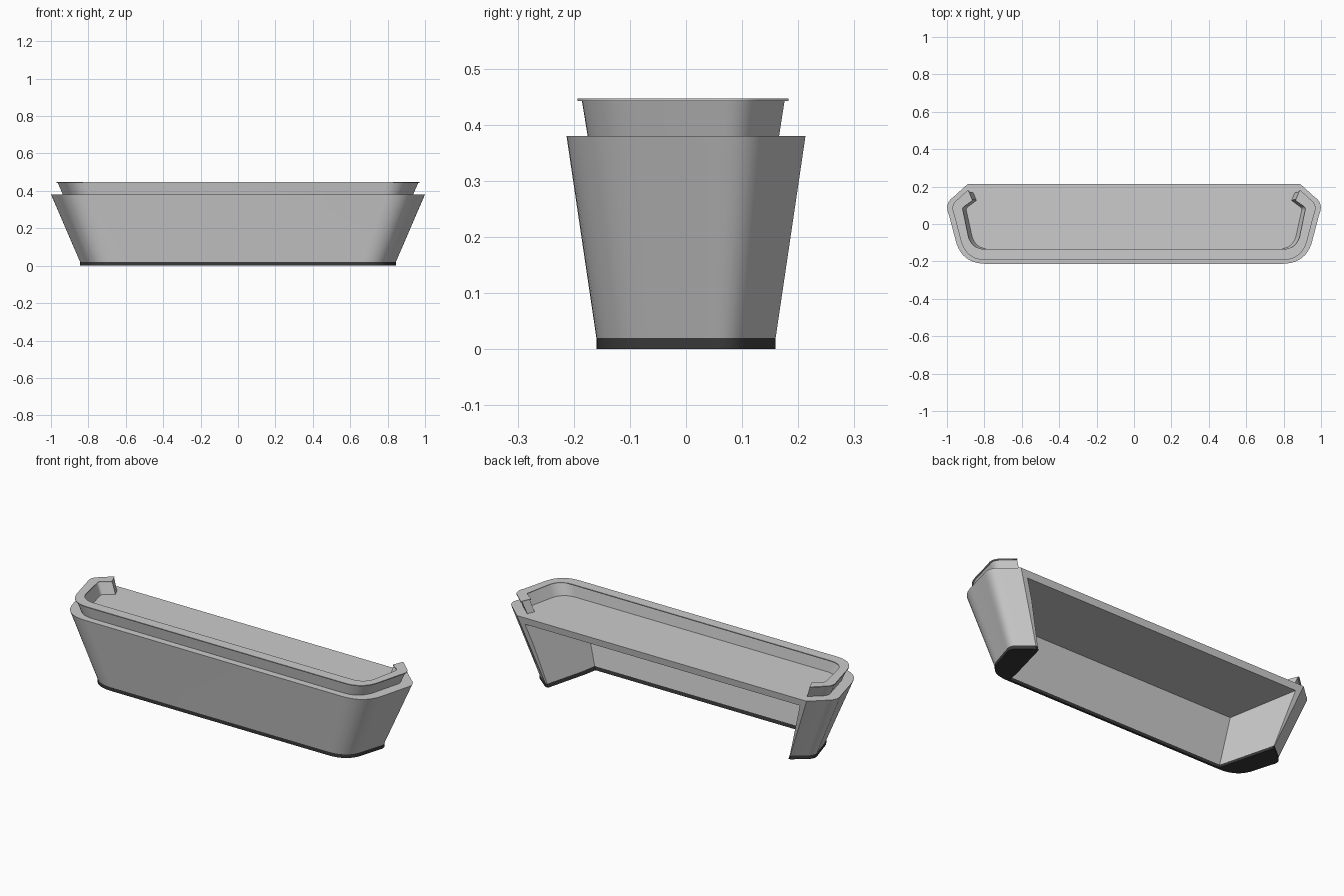
import bpy, bmesh
from math import radians

if "Cube" in bpy.data.objects:
    bpy.data.objects.remove(bpy.data.objects["Cube"])


def bez(a, b, c, n):
    """Points on a quadratic curve."""
    pts = []
    for i in range(n + 1):
        t = i / n
        pts.append(tuple((1 - t) ** 2 * a[k] + 2 * t * (1 - t) * b[k] + t * t * c[k] for k in (0, 1)))
    return pts


def rail(front, side, end):
    """Plan path from left back, round the front, to right back."""
    right = bez(*front, 10) + bez(*side, 6) + [end]
    return [(-x, y) for x, y in reversed(right)] + right


def ring(pts, z, sx=1.0, sy=1.0):
    return [(x * sx, y * sy, z) for x, y in pts]


def loft(name, rings, smooth=True):
    """Closed solid through a stack of equal-length rings."""
    bm = bmesh.new()
    vs = [[bm.verts.new(p) for p in r] for r in rings]
    n = len(vs[0])
    for a, b in zip(vs, vs[1:]):
        for i in range(n):
            j = (i + 1) % n
            bm.faces.new((a[i], a[j], b[j], b[i]))
    bm.faces.new(vs[0])
    bm.faces.new(vs[-1])
    bmesh.ops.recalc_face_normals(bm, faces=bm.faces)
    me = bpy.data.meshes.new(name)
    bm.to_mesh(me)
    bm.free()
    ob = bpy.data.objects.new(name, me)
    bpy.context.collection.objects.link(ob)
    if smooth:
        select(ob)
        bpy.ops.object.shade_smooth_by_angle(angle=radians(30))
    return ob


def select(ob):
    bpy.ops.object.select_all(action='DESELECT')
    ob.select_set(True)
    bpy.context.view_layer.objects.active = ob


# Plan outlines: desk edge, and the outer and inner edges of the raised ledge
desk = rail([(.79, -.213), (.925, -.213), (.955, -.083)],
            [(.99, .05), (1.017, .11), (.965, .145)], (.89, .213))
ledge_out = rail([(.79, -.193), (.9, -.193), (.927, -.085)],
                 [(.962, .05), (.985, .1), (.945, .13)], (.887, .183))
ledge_in = rail([(.79, -.135), (.865, -.135), (.885, -.07)],
                [(.915, .075), (.918, .086), (.91, .092)], (.863, .126))


def ledge_loop(inset):
    """C-shaped loop between the two ledge edges, narrowed by inset."""
    mix = lambda t: [(a[0] + (b[0] - a[0]) * t, a[1] + (b[1] - a[1]) * t)
                     for a, b in zip(ledge_out, ledge_in)]
    return mix(inset) + mix(1 - inset)[::-1]


# Flared desk body and dark plinth
SX, SY = .845, .75
body = loft("desk_body", [ring(desk, .02, SX, SY), ring(desk, .38)])
plinth = loft("plinth", [ring(desk, 0, SX, SY), ring(desk, .02, SX, SY)])
dark = bpy.data.materials.new("dark_plinth")
dark.diffuse_color = (.04, .04, .04, 1)
dark.use_nodes = True
dark.node_tree.nodes["Principled BSDF"].inputs["Base Color"].default_value = dark.diffuse_color
plinth.data.materials.append(dark)


# Knee space, open to the back and below
def knee(z):
    t = z / .342
    mix = lambda a, b: a + (b - a) * t
    xb, xf = mix(.762, .863), mix(.66, .772)
    yb, yf = mix(.26, .31), mix(-.148, -.197)
    return [(-xf, yf, z), (xf, yf, z), (xb, yb, z), (-xb, yb, z)]


cutter = loft("knee_space_cutter", [knee(-.05), knee(.342)], smooth=False)
cutter.hide_render = True
for ob in (body, plinth):
    select(ob)
    mod = ob.modifiers.new("knee_space", 'BOOLEAN')
    mod.operation, mod.solver, mod.object = 'DIFFERENCE', 'EXACT', cutter
    bpy.ops.object.modifier_apply(modifier=mod.name)
    bpy.ops.object.shade_smooth_by_angle(angle=radians(30))
bpy.data.objects.remove(cutter)

# Raised ledge: flared upstand with a thin overhanging top
upstand = ledge_loop(.13)
loft("ledge_upstand", [ring(upstand, .38, .972, .945), ring(upstand, .442)])
top = ledge_loop(0)
loft("ledge_top", [ring(top, .442), ring(top, .447)])
